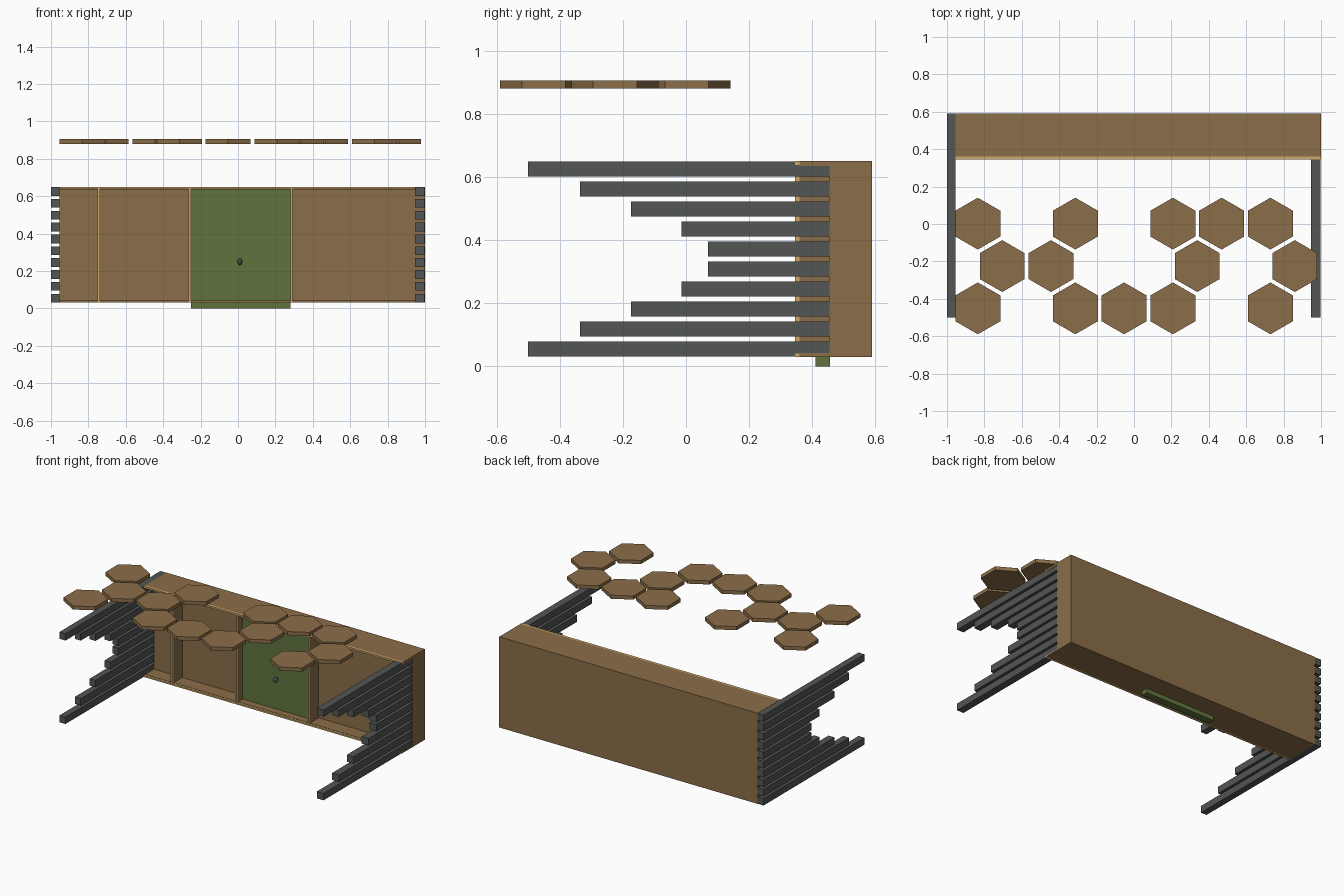
import bpy, bmesh, math

if "Cube" in bpy.data.objects:
    bpy.data.objects.remove(bpy.data.objects["Cube"])


def material(name, rgb):
    m = bpy.data.materials.new(name)
    m.diffuse_color = (*rgb, 1)
    m.use_nodes = True
    m.node_tree.nodes["Principled BSDF"].inputs["Base Color"].default_value = m.diffuse_color
    return m


BROWN = material("brown wood", (0.26, 0.155, 0.065))
TAN = material("pale wood trim", (0.62, 0.40, 0.15))
GREY = material("dark grey", (0.085, 0.093, 0.088))
GREEN = material("door green", (0.118, 0.175, 0.047))


def finish(name, bm, mat):
    bmesh.ops.recalc_face_normals(bm, faces=bm.faces)
    me = bpy.data.meshes.new(name)
    bm.to_mesh(me)
    bm.free()
    me.materials.append(mat)
    ob = bpy.data.objects.new(name, me)
    bpy.context.collection.objects.link(ob)
    return ob


def box(name, x, y, z, mat):
    bm = bmesh.new()
    bmesh.ops.create_cube(bm, size=1)
    for v in bm.verts:
        for i, (a, b) in enumerate((x, y, z)):
            v.co[i] = (a + b) / 2 + v.co[i] * (b - a)
    return finish(name, bm, mat)


# Cabinet: solid back with top and bottom boards reaching forward
L, R = -0.955, 1.0
Z0, Z1 = 0.03, 0.65
box("back_body", (L, R), (0.455, 0.59), (Z0, Z1), BROWN)
box("top_board", (L, R), (0.36, 0.455), (Z1 - 0.015, Z1), BROWN)
box("bottom_board", (L, R), (0.36, 0.455), (Z0, Z0 + 0.012), BROWN)

# Pale front trim rails
box("top_trim", (L, R), (0.345, 0.36), (Z1 - 0.012, Z1), TAN)
box("bottom_trim", (L, R), (0.345, 0.36), (Z0, Z0 + 0.01), TAN)

# Dividers with pale front edges
for x in (-0.745, -0.258, 0.286):
    span = (x - 0.006, x + 0.006)
    box("divider", span, (0.36, 0.455), (Z0 + 0.012, Z1 - 0.015), BROWN)
    box("divider_trim", span, (0.345, 0.36), (Z0 + 0.01, Z1 - 0.012), TAN)

# Green door panel, standing down to the floor
box("door", (-0.252, 0.28), (0.41, 0.456), (0.0, 0.637), GREEN)

# Door knob
bm = bmesh.new()
bmesh.ops.create_uvsphere(bm, u_segments=12, v_segments=8, radius=1)
for v in bm.verts:
    v.co = (0.01 + v.co.x * 0.013, 0.392 + v.co.y * 0.018, 0.25 + v.co.z * 0.018)
finish("door_knob", bm, GREY)

# Side slats: lengths form a stepped curve, mirrored top to bottom
fronts = [-0.5, -0.335, -0.175, -0.015, 0.07]
for i, y in enumerate(fronts + fronts[::-1]):
    z = 0.031 + i * 0.0634
    box("left_slat", (-1.0, L), (y, 0.59), (z, z + 0.047), GREY)
    box("right_slat", (0.946, 0.997), (y, 0.455), (z, z + 0.047), GREY)

# Floating hexagon tiles on a honeycomb grid
rows = {0.002: (0, 2, 4, 5, 6),
        -0.225: (0.5, 1.5, 4.5, 6.5),
        -0.451: (0, 2, 3, 4, 6)}
for y, cols in rows.items():
    for c in cols:
        bm = bmesh.new()
        ring = [bm.verts.new((-0.835 + c * 0.2607 + 0.1385 * math.sin(k * math.pi / 3),
                              y + 0.1385 * math.cos(k * math.pi / 3), 0.88))
                for k in range(6)]
        face = bm.faces.new(ring)
        out = bmesh.ops.extrude_face_region(bm, geom=[face], use_keep_orig=True)
        for v in out["geom"]:
            if isinstance(v, bmesh.types.BMVert):
                v.co.z = 0.905
        finish("hexagon_tile", bm, BROWN)
